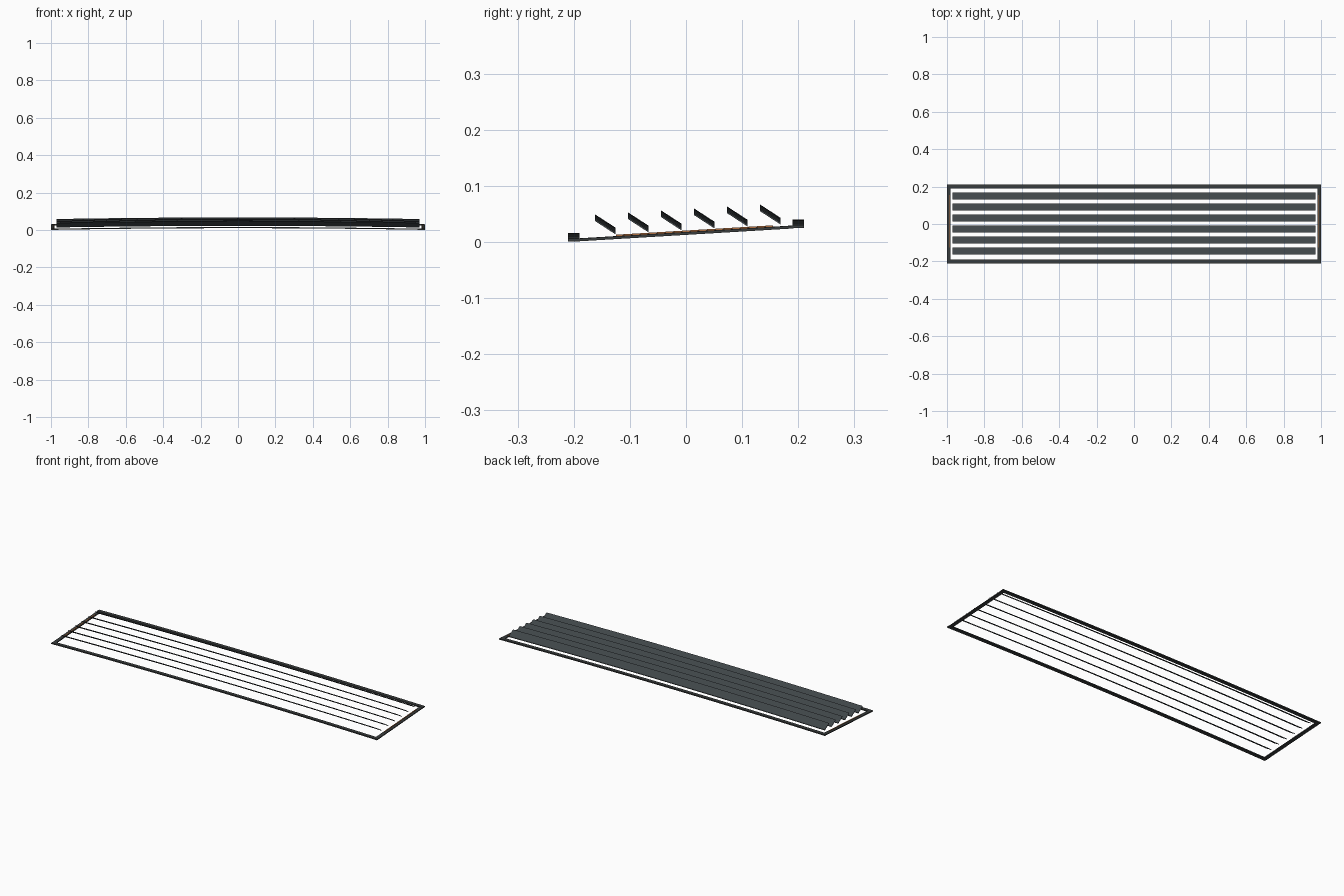
import bpy, bmesh

if "Cube" in bpy.data.objects:
    bpy.data.objects.remove(bpy.data.objects["Cube"])

SLOPE = 0.06      # rise from front to back
CROWN = 0.009     # rise from ends to centre
SEGS = 12


def material(name, color):
    m = bpy.data.materials.new(name)
    m.diffuse_color = (*color, 1)
    m.use_nodes = True
    m.node_tree.nodes["Principled BSDF"].inputs["Base Color"].default_value = m.diffuse_color
    return m


frame_mat = material("dark_frame", (0.04, 0.045, 0.045))
slat_mat = material("slate_slat", (0.05, 0.06, 0.065))
accent_mat = material("copper", (0.45, 0.16, 0.05))


def lift(x, y):
    return SLOPE * (y + 0.21) + CROWN * (1 - x * x)


def sweep(name, profile, x0, x1, segs, mat):
    """Extrude a (y, z) profile along x, following the tilted, crowned panel."""
    bm = bmesh.new()
    yc = sum(p[0] for p in profile) / len(profile)
    rings = []
    for i in range(segs + 1):
        x = x0 + (x1 - x0) * i / segs
        flat = abs(profile[0][0] - profile[1][0]) > 0.1
        rings.append([bm.verts.new((x, y, z + lift(x, y if flat else yc)))
                      for y, z in profile])
    n = len(profile)
    for a, b in zip(rings, rings[1:]):
        for k in range(n):
            bm.faces.new((a[k], a[(k + 1) % n], b[(k + 1) % n], b[k]))
    bm.faces.new(rings[0])
    bm.faces.new(rings[-1])
    bmesh.ops.recalc_face_normals(bm, faces=bm.faces)
    me = bpy.data.meshes.new(name)
    bm.to_mesh(me)
    bm.free()
    ob = bpy.data.objects.new(name, me)
    me.materials.append(mat)
    bpy.context.collection.objects.link(ob)
    return ob


def rect(y0, y1, z0, z1):
    return [(y0, z0), (y1, z0), (y1, z1), (y0, z1)]


# Frame rails front and back
sweep("front_rail", rect(-0.21, -0.19, 0, 0.006), -1, 1, SEGS, frame_mat)
sweep("back_rail", rect(0.19, 0.21, 0, 0.006), -1, 1, SEGS, frame_mat)

# End bars and their thin copper strips
for side, s in (("left", -1), ("right", 1)):
    sweep(side + "_end_bar", rect(-0.192, 0.192, 0, 0.005),
          s * 0.98, s * 1.0, 1, frame_mat)
    sweep(side + "_strip", rect(-0.125, 0.155, 0.004, 0.0075),
          s * 0.983, s * 0.987, 1, accent_mat)

# Six angled louvre slats
for i in range(6):
    y = -0.144 + i * 0.0588
    profile = [(y - 0.0185, 0.033), (y + 0.0185, 0.009),
               (y + 0.0185, 0.0125), (y - 0.0185, 0.0365)]
    sweep(f"slat_{i + 1}", profile, -0.97, 0.97, SEGS, slat_mat)
